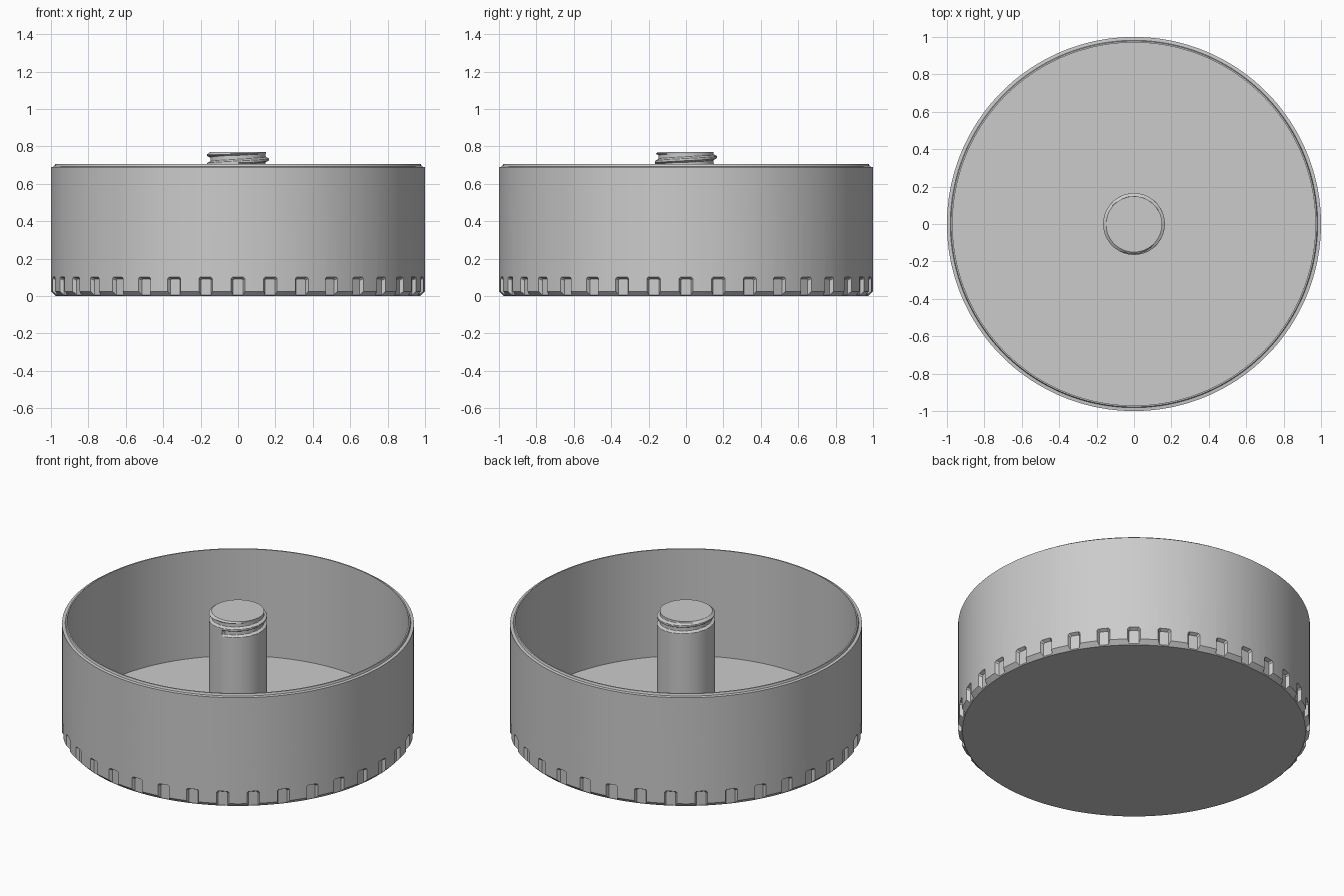
import bpy, bmesh, math
from mathutils import Matrix

cube = bpy.data.objects.get("Cube")
if cube:
    bpy.data.objects.remove(cube, do_unlink=True)

grey = bpy.data.materials.new("Plain grey")
grey.use_nodes = True
colour = (0.6, 0.6, 0.6, 1)
grey.diffuse_color = colour
grey.node_tree.nodes["Principled BSDF"].inputs["Base Color"].default_value = colour


def make_object(name, bm):
    bmesh.ops.recalc_face_normals(bm, faces=bm.faces)
    mesh = bpy.data.meshes.new(name)
    bm.to_mesh(mesh)
    bm.free()
    mesh.materials.append(grey)
    obj = bpy.data.objects.new(name, mesh)
    bpy.context.collection.objects.link(obj)
    return obj


def lathe(name, rows, segments, start=0.0, radius=lambda r, turn, z: r):
    """Closed solid from (radius, height) rows, capped at both ends."""
    bm = bmesh.new()
    rings = []
    for r, z in rows:
        ring = []
        for i in range(segments):
            turn = i / segments
            a = start + math.tau * turn
            rr = radius(r, turn, z)
            ring.append(bm.verts.new((rr * math.cos(a), rr * math.sin(a), z)))
        rings.append(ring)
    for low, high in zip(rings, rings[1:]):
        for i in range(segments):
            j = (i + 1) % segments
            bm.faces.new((low[i], low[j], high[j], high[i]))
    bm.faces.new(rings[0])
    bm.faces.new(rings[-1])
    return make_object(name, bm)


def smooth(obj, degrees):
    bpy.ops.object.select_all(action='DESELECT')
    obj.select_set(True)
    bpy.context.view_layer.objects.active = obj
    bpy.ops.object.shade_smooth_by_angle(angle=math.radians(degrees))


# Cup: chamfered foot, straight wall, stepped lip, thin floor
FLOOR = 0.035
cup = lathe("cup", [(0.975, 0), (1, 0.025), (1, 0.69), (0.982, 0.692),
                    (0.978, 0.705), (0.97, 0.705), (0.97, FLOOR)], 180)

# Grip notches around the foot, tapered inwards
bm = bmesh.new()
for i in range(36):
    spin = Matrix.Rotation(math.tau * i / 36, 4, 'Z')
    sections = []
    for x, half, top in ((0.98, 0.027, 0.092), (1.02, 0.047, 0.112)):
        cut = 0.008
        outline = [(-half, -0.05), (half, -0.05), (half, top - cut),
                   (half - cut, top), (cut - half, top), (-half, top - cut)]
        sections.append([bm.verts.new(spin @ Matrix.Translation((x, y, z)).to_translation())
                         for y, z in outline])
    inner, outer = sections
    bm.faces.new(inner)
    bm.faces.new(outer)
    for k in range(6):
        j = (k + 1) % 6
        bm.faces.new((inner[k], inner[j], outer[j], outer[k]))
cutter = make_object("notch_cutter", bm)
cutter.hide_render = True
cutter.hide_viewport = True
notches = cup.modifiers.new("Notches", 'BOOLEAN')
notches.operation = 'DIFFERENCE'
notches.solver = 'EXACT'
notches.object = cutter
bpy.context.view_layer.objects.active = cup
bpy.ops.object.modifier_apply(modifier=notches.name)
bpy.data.objects.remove(cutter, do_unlink=True)
smooth(cup, 20)

# Central post with a helical groove cut into its top
PITCH, GROOVE_START, DEPTH = 0.05, 0.693, 0.017


def grooved(r, turn, z):
    level = (z - GROOVE_START) / PITCH - turn
    lap = max(0, round(level))
    gap = abs(level - lap) * PITCH
    cut = min(1, max(0, (0.019 - gap) / 0.008))
    return min(r, 0.165 - DEPTH * cut)


thread_rows = [(0.165, 0.67 + 0.0025 * i) for i in range(36)]
post = lathe("threaded_post", [(0.165, FLOOR - 0.01)] + thread_rows
             + [(0.161, 0.761), (0.15, 0.77)], 96, math.radians(-85), grooved)
smooth(post, 30)
